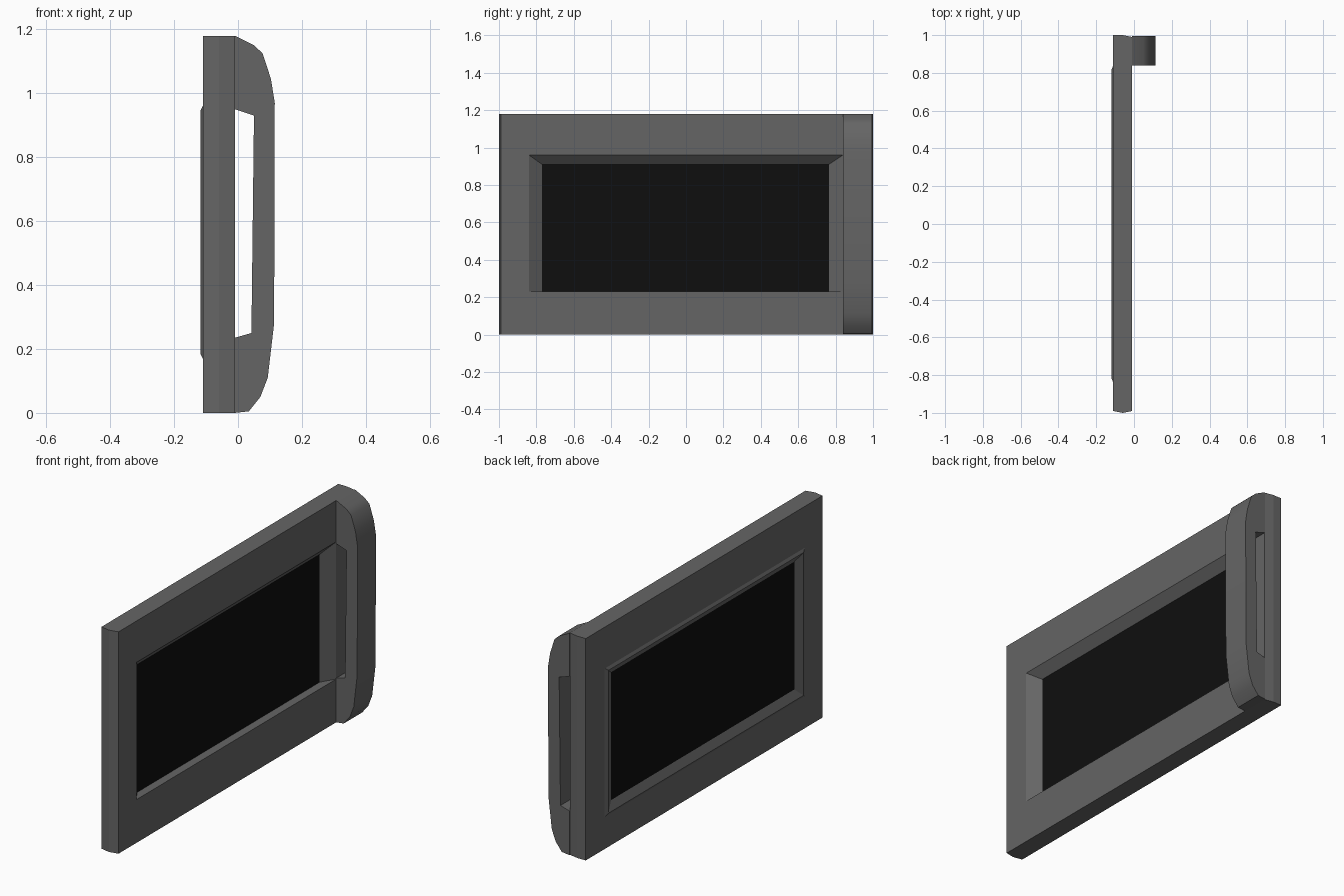
import bpy, bmesh

cube = bpy.data.objects.get("Cube")
if cube:
    bpy.data.objects.remove(cube)


def material(name, value):
    m = bpy.data.materials.new(name)
    m.use_nodes = True
    colour = (value, value, value, 1)
    m.diffuse_color = colour
    m.node_tree.nodes["Principled BSDF"].inputs["Base Color"].default_value = colour
    return m


grey = material("dark grey plastic", 0.13)
black = material("black glass", 0.0045)


def finish(name, bm, mat):
    bmesh.ops.recalc_face_normals(bm, faces=bm.faces)
    mesh = bpy.data.meshes.new(name)
    bm.to_mesh(mesh)
    bm.free()
    mesh.materials.append(mat)
    obj = bpy.data.objects.new(name, mesh)
    bpy.context.collection.objects.link(obj)
    return obj


def lofted(name, rings, mat, capped):
    """Join rectangles given as (x, y_min, y_max, z_min, z_max)."""
    bm = bmesh.new()
    loops = [[bm.verts.new((x, y, z)) for y, z in ((y0, z0), (y1, z0), (y1, z1), (y0, z1))]
             for x, y0, y1, z0, z1 in rings]
    for a, b in zip(loops, loops[1:]):
        for i in range(4):
            j = (i + 1) % 4
            bm.faces.new((a[i], a[j], b[j], b[i]))
    if capped:
        bm.faces.new(loops[0])
        bm.faces.new(loops[-1])
    return finish(name, bm, mat)


# Door frame: inner lip, raised rim, slab edge, sloped outer window reveal
HEIGHT = 1.18
lofted("door_frame", [
    (-0.098, -0.77, 0.77, 0.23, 0.91),
    (-0.118, -0.82, 0.82, 0.185, 0.945),
    (-0.11, -0.84, 0.84, 0.17, 0.96),
    (-0.11, -0.99, 1.0, 0, HEIGHT),
    (-0.06, -1.0, 1.0, 0, HEIGHT),
    (-0.01, -0.99, 0.99, 0, HEIGHT),
    (-0.01, -0.84, 0.84, 0.23, 0.96),
    (-0.055, -0.77, 0.765, 0.23, 0.91),
], grey, False)

# Window pane
lofted("window_glass", [
    (-0.098, -0.77, 0.77, 0.23, 0.91),
    (-0.055, -0.77, 0.765, 0.23, 0.91),
], black, True)

# Handle: C-shaped side profile swept across its width
profile = [(-0.01, HEIGHT), (0.05, 1.15), (0.077, 1.125), (0.103, 1.045),
           (0.115, 0.97), (0.113, 0.28), (0.093, 0.11), (0.07, 0.05),
           (0.034, 0.005), (-0.01, 0), (-0.01, 0.235), (0.042, 0.25),
           (0.05, 0.93), (-0.01, 0.95)]
bm = bmesh.new()
face = bm.faces.new([bm.verts.new((x, 0.84, z)) for x, z in profile])
swept = bmesh.ops.extrude_face_region(bm, geom=[face], use_keep_orig=True)
bmesh.ops.translate(bm, vec=(0, 0.155, 0),
                    verts=[g for g in swept["geom"] if isinstance(g, bmesh.types.BMVert)])
handle = finish("door_handle", bm, grey)

# Soften the rounded ends of the handle
bpy.ops.object.select_all(action="DESELECT")
handle.select_set(True)
bpy.context.view_layer.objects.active = handle
bpy.ops.object.shade_smooth_by_angle(angle=0.6)
